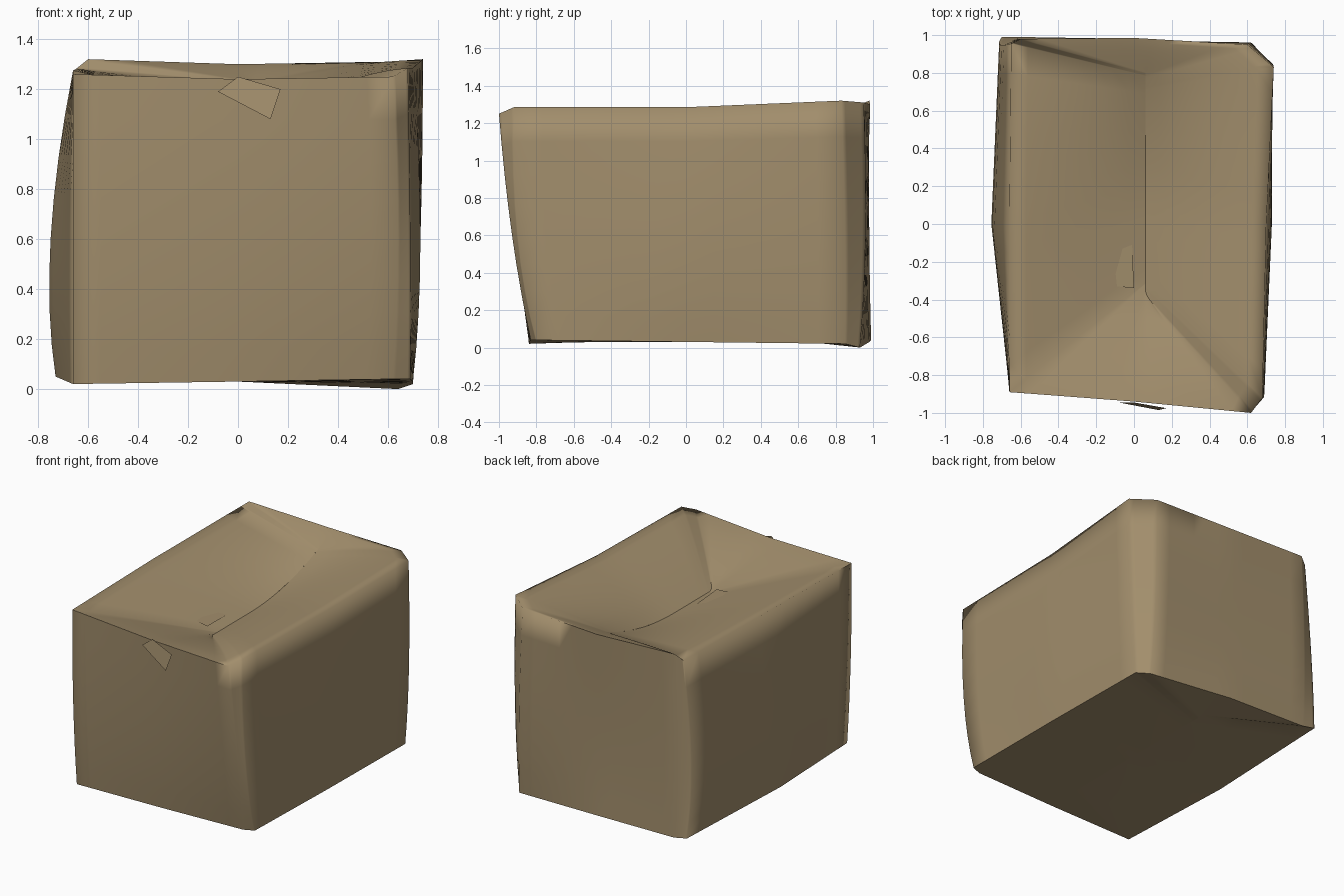
import bpy, bmesh, math
from mathutils import Vector as V

if "Cube" in bpy.data.objects:
    bpy.data.objects.remove(bpy.data.objects["Cube"])

mat = bpy.data.materials.new("cardboard tan")
mat.diffuse_color = (0.36, 0.27, 0.15, 1)
mat.use_nodes = True
mat.node_tree.nodes["Principled BSDF"].inputs["Base Color"].default_value = mat.diffuse_color


def make(name, rows, closed, angle=40):
    """Skin a list of equally long point rows into one smooth sheet."""
    bm = bmesh.new()
    grid = [[bm.verts.new(p) for p in r] for r in rows]
    n = len(rows[0])
    for a, b in zip(grid, grid[1:]):
        for i in range(n if closed else n - 1):
            j = (i + 1) % n
            bm.faces.new((a[i], a[j], b[j], b[i]))
    bmesh.ops.remove_doubles(bm, verts=bm.verts, dist=0.0005)
    me = bpy.data.meshes.new(name)
    bm.to_mesh(me)
    bm.free()
    me.materials.append(mat)
    ob = bpy.data.objects.new(name, me)
    bpy.context.collection.objects.link(ob)
    bpy.ops.object.select_all(action='DESELECT')
    ob.select_set(True)
    bpy.context.view_layer.objects.active = ob
    bpy.ops.object.shade_smooth_by_angle(angle=math.radians(angle))
    return ob


# Dented outline, counter-clockwise from front left: bottom xyz, middle xy (z 0.6), top xyz
OUTLINE = [
    (-.66, -.84, .02, -.66, -.88, -.66, -.89, 1.26),
    (.00, -.84, .03, .00, -.905, .00, -.94, 1.24),
    (.62, -.83, .04, .64, -.93, .62, -1.0, 1.25),
    (.69, -.80, .04, .69, -.90, .68, -.92, 1.285),
    (.70, .00, .03, .73, .00, .70, .00, 1.285),
    (.70, .85, .02, .73, .85, .74, .83, 1.32),
    (.64, .93, .00, .62, .96, .60, .95, 1.31),
    (.00, .98, .03, .00, .97, .00, .985, 1.30),
    (-.60, .99, .04, -.62, .98, -.60, .98, 1.32),
    (-.70, .99, .06, -.71, .95, -.65, .955, 1.28),
    (-.73, .00, .05, -.75, .00, -.66, .00, 1.275),
]
STEPS = 6


def dense(points):
    out = []
    for a, b in zip(points, points[1:] + points[:1]):
        out += [a.lerp(b, k / STEPS) for k in range(STEPS)]
    return out


low = dense([V(p[:3]) for p in OUTLINE])
mid = dense([V((p[3], p[4], .6)) for p in OUTLINE])
rim = dense([V(p[5:]) for p in OUTLINE])

# Side walls: each vertical line is a curve through low, middle and rim points
rows = []
for k in range(9):
    t = k / 8
    rows.append([a * (2 * (t - .5) * (t - 1)) + b * (4 * t * (1 - t)) + c * (2 * t * (t - .5))
                 for a, b, c in zip(low, mid, rim)])


# Sagging lid: flaps fall from the rim to a sunken centre seam
def seam(p):
    y = -.35 + (p.y + .95) / 1.93 * 1.15
    return V((.06, y, 1.075 + .155 * max(0, (y - .05) / .75) ** 2))


for k in range(1, 9):
    t = k / 8
    row = []
    for p in rim:
        c = seam(p)
        q = p.lerp(c, t)
        power = 1.1 + .4 * min(1, max(0, p.x / .6))   # right flap bulges more
        q.z = p.z + (c.z - p.z) * t ** power
        row.append(q)
    rows.append(row)
make("walls_and_sagging_lid", rows, True, 100)

# Bottom panel
base = [[p.lerp(V((0, p.y * .7, .03)), k / 3) for p in low] for k in range(4)]
make("bottom_panel", base[::-1], True)

# Loose torn scraps on the front and on the lid
make("front_scrap", [[(-.08, -.945, 1.19), (.13, -.985, 1.08)],
                     [(0, -.945, 1.25), (.17, -.975, 1.20)]], False)
make("lid_scrap", [[(-.09, -.33, 1.12), (0, -.34, 1.11)],
                   [(-.11, -.15, 1.12), (-.01, -.11, 1.10)]], False)
